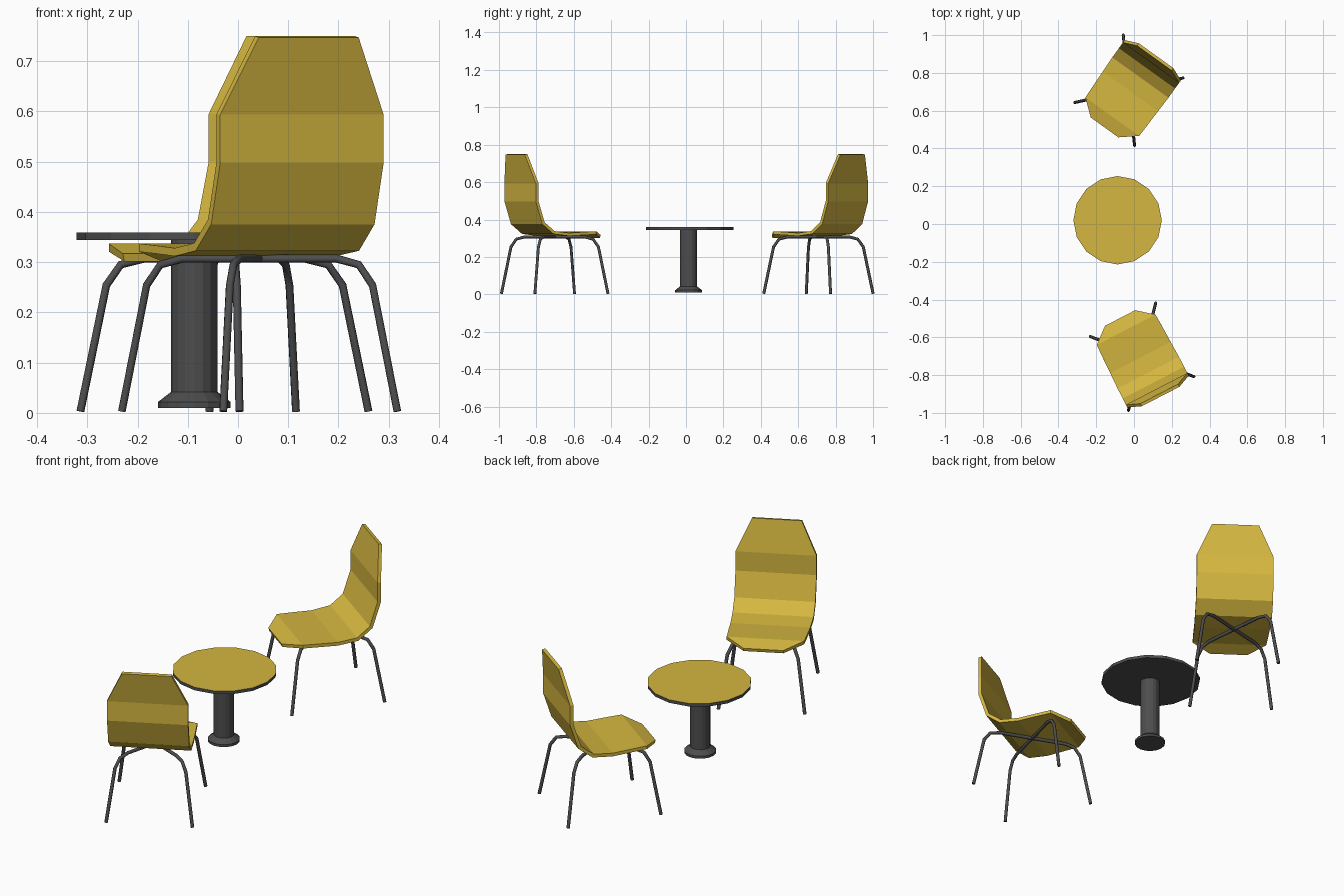
import bpy, bmesh
from math import radians
from mathutils import Matrix

if "Cube" in bpy.data.objects:
    bpy.data.objects.remove(bpy.data.objects["Cube"], do_unlink=True)


def material(name, rgb):
    m = bpy.data.materials.new(name)
    m.use_nodes = True
    m.diffuse_color = (*rgb, 1)
    bsdf = next(n for n in m.node_tree.nodes if n.type == 'BSDF_PRINCIPLED')
    bsdf.inputs["Base Color"].default_value = (*rgb, 1)
    return m


YELLOW = material("mustard yellow", (0.66, 0.47, 0.05))
DARK = material("dark grey metal", (0.075, 0.075, 0.075))


def add_object(name, data, mats, matrix=Matrix()):
    ob = bpy.data.objects.new(name, data)
    bpy.context.scene.collection.objects.link(ob)
    for m in mats:
        data.materials.append(m)
    ob.matrix_world = matrix
    return ob


# Chair shell: (forward, height, half width) of each crease, front lip to top
SHELL = [(.235, .317, .09), (.165, .337, .175), (.085, .333, .178),
         (0, .328, .18), (-.09, .338, .183), (-.15, .385, .183),
         (-.187, .5, .183), (-.187, .595, .183), (-.217, .75, .112)]


def shell(name, matrix):
    bm = bmesh.new()
    rows = [[bm.verts.new((s * w - .01, f, z)) for s in (-1, 1)]
            for f, z, w in SHELL]
    for (l0, r0), (l1, r1) in zip(rows, rows[1:]):
        bm.faces.new((l0, l1, r1, r0))
    me = bpy.data.meshes.new(name)
    bm.to_mesh(me)
    bm.free()
    ob = add_object(name, me, [YELLOW], matrix)
    mod = ob.modifiers.new("thickness", 'SOLIDIFY')
    mod.thickness = .016
    mod.offset = -1
    mod.use_even_offset = True


# Leg bar: (share of the foot distance, height) from foot to centre
BEND = [(1, .003), (.82, .254), (.72, .295), (.56, .307)]


def leg_bar(name, side, matrix):
    path = [(k, z) for k, z in BEND] + [(-k, z) for k, z in reversed(BEND)]
    cu = bpy.data.curves.new(name, 'CURVE')
    cu.dimensions = '3D'
    cu.bevel_depth = .008
    cu.bevel_resolution = 2
    cu.use_fill_caps = True
    sp = cu.splines.new('POLY')
    sp.points.add(len(path) - 1)
    for p, (k, z) in zip(sp.points, path):
        p.co = (side * .195 * k, .22 * k, z, 1)
    add_object(name, cu, [DARK], matrix)


def chair(label, x, y, turn):
    m = Matrix.Translation((x, y, 0)) @ Matrix.Rotation(radians(turn), 4, 'Z')
    shell(label + "_chair_shell", m)
    leg_bar(label + "_chair_legs_a", 1, m)
    leg_bar(label + "_chair_legs_b", -1, m)


chair("front", .043, -.702, 27.3)
chair("back", -.027, .708, 144.3)


def turned(name, profile, mats, x, y, sides=16):
    """Stack of rings (radius, height) with closed ends."""
    bm = bmesh.new()
    rings = []
    for r, z in profile:
        ring = bmesh.ops.create_circle(bm, segments=sides, radius=r,
                                       matrix=Matrix.Translation((0, 0, z)))
        rings.append(ring["verts"])
    for a, b in zip(rings, rings[1:]):
        for i in range(sides):
            j = (i + 1) % sides
            bm.faces.new((a[i], a[j], b[j], b[i]))
    bm.faces.new(rings[0])
    bm.faces.new(rings[-1])
    bmesh.ops.recalc_face_normals(bm, faces=bm.faces)
    # The upward face takes the last colour
    for f in bm.faces:
        f.material_index = len(mats) - 1 if f.normal.z > .9 else 0
    me = bpy.data.meshes.new(name)
    bm.to_mesh(me)
    bm.free()
    add_object(name, me, mats, Matrix.Translation((x, y, 0)))


# Round table
turned("table_top", [(.234, .344), (.234, .359)], [DARK, YELLOW], -.087, .02)
turned("table_pedestal",
       [(.072, .01), (.072, .022), (.046, .042), (.046, .345)],
       [DARK], -.087, .014)
